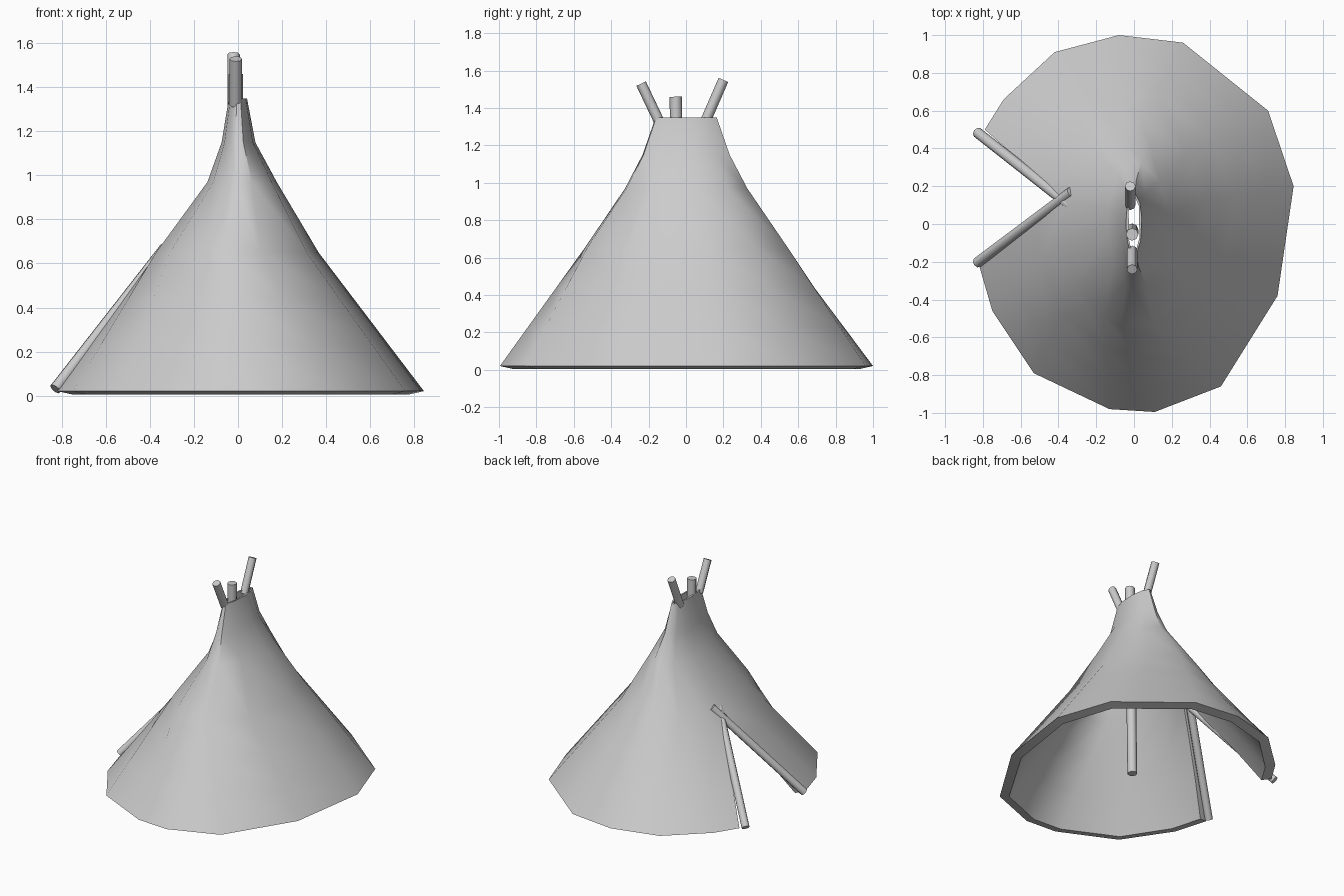
import bpy, bmesh, math
from mathutils import Vector

cube = bpy.data.objects.get("Cube")
if cube:
    bpy.data.objects.remove(cube, do_unlink=True)

grey = bpy.data.materials.new("plain_grey")
grey.use_nodes = True
colour = (0.6, 0.6, 0.6, 1)
grey.diffuse_color = colour
grey.node_tree.nodes["Principled BSDF"].inputs["Base Color"].default_value = colour


def finish(bm, name, angle):
    mesh = bpy.data.meshes.new(name)
    bm.to_mesh(mesh)
    bm.free()
    mesh.materials.append(grey)
    obj = bpy.data.objects.new(name, mesh)
    bpy.context.collection.objects.link(obj)
    bpy.ops.object.select_all(action='DESELECT')
    obj.select_set(True)
    bpy.context.view_layer.objects.active = obj
    bpy.ops.object.shade_smooth_by_angle(angle=math.radians(angle))


def pole(name, start, end, radius):
    start, end = Vector(start), Vector(end)
    axis = end - start
    bm = bmesh.new()
    bmesh.ops.create_cone(bm, cap_ends=True, segments=8, radius1=radius,
                          radius2=radius, depth=axis.length)
    turn = axis.to_track_quat('Z', 'Y').to_matrix().to_4x4()
    turn.translation = (start + end) / 2
    bmesh.ops.transform(bm, matrix=turn, verts=bm.verts)
    finish(bm, name, 50)


# Ground outline of the cloth, from one door edge round to the other
hem = [(-.79, .5), (-.69, .66), (-.42, .91), (-.08, 1), (.26, .96), (.71, .6),
       (.845, .2), (.76, -.38), (.46, -.86), (.11, -.995), (-.13, -.98),
       (-.53, -.79), (-.75, -.46), (-.82, -.22)]
# Closed rings above the door: centre x, half width, half depth, height
rings = [(0, .375, .55, .65), (.02, .16, .33, .97),
         (.003, .078, .235, 1.15), (0, .042, .165, 1.35)]
DOOR_ROWS = 3
last = len(hem) - 1

# Spread the hem directions over a full turn so the cloth closes above the door
angles = [math.atan2(y, x) for x, y in hem]
angles[last] = math.atan2(hem[last][1], hem[last][0])
span = angles[0] - angles[last]
spread = [math.radians(167) - (angles[0] - a) * 2 * math.pi / span for a in angles]

outer_rows = []
closed = [[Vector((cx + w * math.cos(a), d * math.sin(a), z)) for a in spread]
          for cx, w, d, z in rings]
for r in range(DOOR_ROWS):
    f = r / DOOR_ROWS
    outer_rows.append([Vector((x, y, .02)).lerp(top, f)
                       for (x, y), top in zip(hem, closed[0])])
outer_rows += closed
thickness = [.068, .05, .04, .035, .03, .025, .018]

# Two cloth layers
bm = bmesh.new()


def layer(is_inner):
    grid = []
    for r, row in enumerate(outer_rows):
        verts = []
        for p in row:
            q = p.copy()
            if is_inner:
                flat = Vector((p.x, p.y, 0))
                q -= flat.normalized() * min(thickness[r], flat.length * .5)
                q.z -= .015 if r == 0 else 0
            verts.append(bm.verts.new(q))
        if r >= DOOR_ROWS:
            bm.verts.remove(verts[last])
            verts[last] = verts[0]
        grid.append(verts)
    for low, high in zip(grid, grid[1:]):
        for i in range(last):
            bm.faces.new((low[i], low[i + 1], high[i + 1], high[i]))
    return grid


outer, inner = layer(False), layer(True)

# Hem, smoke hole and door edges join the layers
for r in (0, len(outer) - 1):
    for i in range(last):
        bm.faces.new((outer[r][i], outer[r][i + 1], inner[r][i + 1], inner[r][i]))
for i in (0, last):
    for r in range(DOOR_ROWS):
        bm.faces.new((outer[r][i], outer[r + 1][i], inner[r + 1][i], inner[r][i]))
bmesh.ops.recalc_face_normals(bm, faces=bm.faces)
bmesh.ops.reverse_faces(bm, faces=bm.faces)
finish(bm, "tent_cloth", 45)

# Door frame
pole("door_pole_back", (-.83, .485, .03), (-.335, .095, .65), .028)
pole("door_pole_front", (-.83, -.205, .03), (-.33, .17, .67), .028)

# Centre post and the pole ends at the smoke hole
pole("centre_post", (-.01, -.03, .005), (-.01, -.055, 1.46), .033)
pole("pole_end_front", (-.01, -.14, 1.32), (-.01, -.24, 1.53), .028)
pole("pole_end_back", (-.02, .1, 1.32), (-.02, .2, 1.55), .028)
